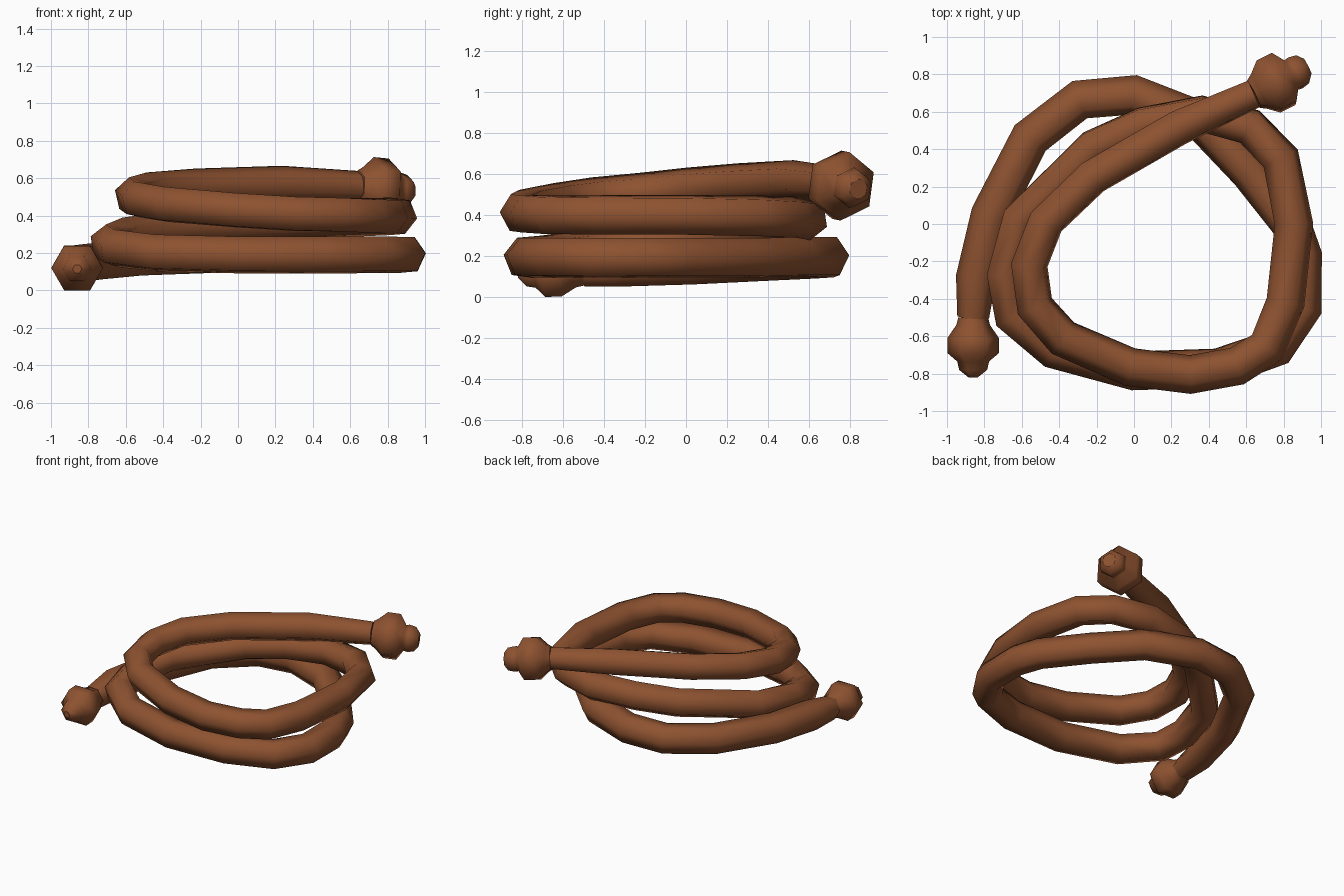
import bpy, bmesh, math
from mathutils import Vector

if "Cube" in bpy.data.objects:
    bpy.data.objects.remove(bpy.data.objects["Cube"])

brown = bpy.data.materials.new("rope brown")
brown.diffuse_color = (0.27, 0.085, 0.03, 1)
brown.use_nodes = True
brown.node_tree.nodes["Principled BSDF"].inputs["Base Color"].default_value = brown.diffuse_color

SIDES = 6
# centre line of the coiled rope, from the low end to the high end
PATH = [Vector(p) for p in [
    (-.86, -.50, .125), (-.845, -.29, .145), (-.765, .05, .155), (-.555, .46, .175),
    (-.29, .665, .185), (0, .69, .195), (.36, .55, .195), (.62, .28, .19), (.84, 0, .19),
    (.90, -.17, .19), (.90, -.45, .19), (.76, -.66, .19), (.45, -.77, .19), (0, -.785, .19),
    (-.43, -.67, .20), (-.65, -.49, .225), (-.69, -.27, .25), (-.61, .03, .285),
    (-.22, .41, .34), (.05, .53, .365), (.36, .59, .38), (.62, .52, .39), (.785, .35, .395),
    (.855, 0, .40), (.81, -.42, .40), (.71, -.66, .40), (.55, -.76, .405), (.30, -.805, .41),
    (-.02, -.765, .43), (-.38, -.61, .46), (-.53, -.44, .485), (-.56, -.22, .505),
    (-.47, .01, .53), (-.22, .25, .55), (.24, .515, .565), (.64, .695, .555)]]


def side_vector(tangent, previous):
    """Carry the ring direction along the path without twist."""
    return (previous - tangent * previous.dot(tangent)).normalized()


def sweep(name, rings, start_side):
    """Skin a tube through (centre, tangent, radius) rings; return last side vector."""
    bm = bmesh.new()
    loops, side = [], start_side
    for centre, tangent, radius, stretch in rings:
        side = side_vector(tangent, side)
        up = tangent.cross(side)
        bend = side.cross(up)
        loop = []
        for k in range(SIDES):
            a = 2 * math.pi * k / SIDES
            loop.append(bm.verts.new(centre + radius * (side * math.cos(a) * stretch + up * math.sin(a))))
        loops.append(loop)
    for a, b in zip(loops, loops[1:]):
        for k in range(SIDES):
            n = (k + 1) % SIDES
            bm.faces.new((a[k], a[n], b[n], b[k]))
    bm.faces.new(loops[0][::-1])
    bm.faces.new(loops[-1])
    bmesh.ops.recalc_face_normals(bm, faces=bm.faces[:])
    mesh = bpy.data.meshes.new(name)
    bm.to_mesh(mesh)
    bm.free()
    mesh.materials.append(brown)
    for f in mesh.polygons:
        f.use_smooth = len(f.vertices) == 4
    obj = bpy.data.objects.new(name, mesh)
    bpy.context.collection.objects.link(obj)
    return side


def knot(name, base, axis, side, profile):
    sweep(name, [(base + axis * d, axis, r, 1) for d, r in profile], side)


# coiled rope
rings = []
for i, p in enumerate(PATH):
    before = (p - PATH[max(i - 1, 0)]).normalized()
    after = (PATH[min(i + 1, len(PATH) - 1)] - p).normalized()
    tangent = (before + after).normalized()
    radius = .108 - .006 * i / len(PATH)
    if i in (0, len(PATH) - 1):
        radius = .085
    rings.append((p, tangent, radius, 1))
start = Vector((1, 0, 0))
end_side = sweep("coiled_rope", rings, start)

# knot with a frayed knob at each end
knot("low_end_knot", PATH[0], Vector((0, -1, -.03)).normalized(), start,
     [(0, .08), (.04, .09), (.11, .138), (.19, .138), (.235, .085), (.28, .075), (.32, .025)])
knot("high_end_knot", PATH[-1], Vector((.89, .45, -.09)).normalized(), end_side,
     [(0, .09), (.03, .11), (.09, .168), (.18, .168), (.225, .095), (.25, .1), (.295, .09), (.325, .05)])
